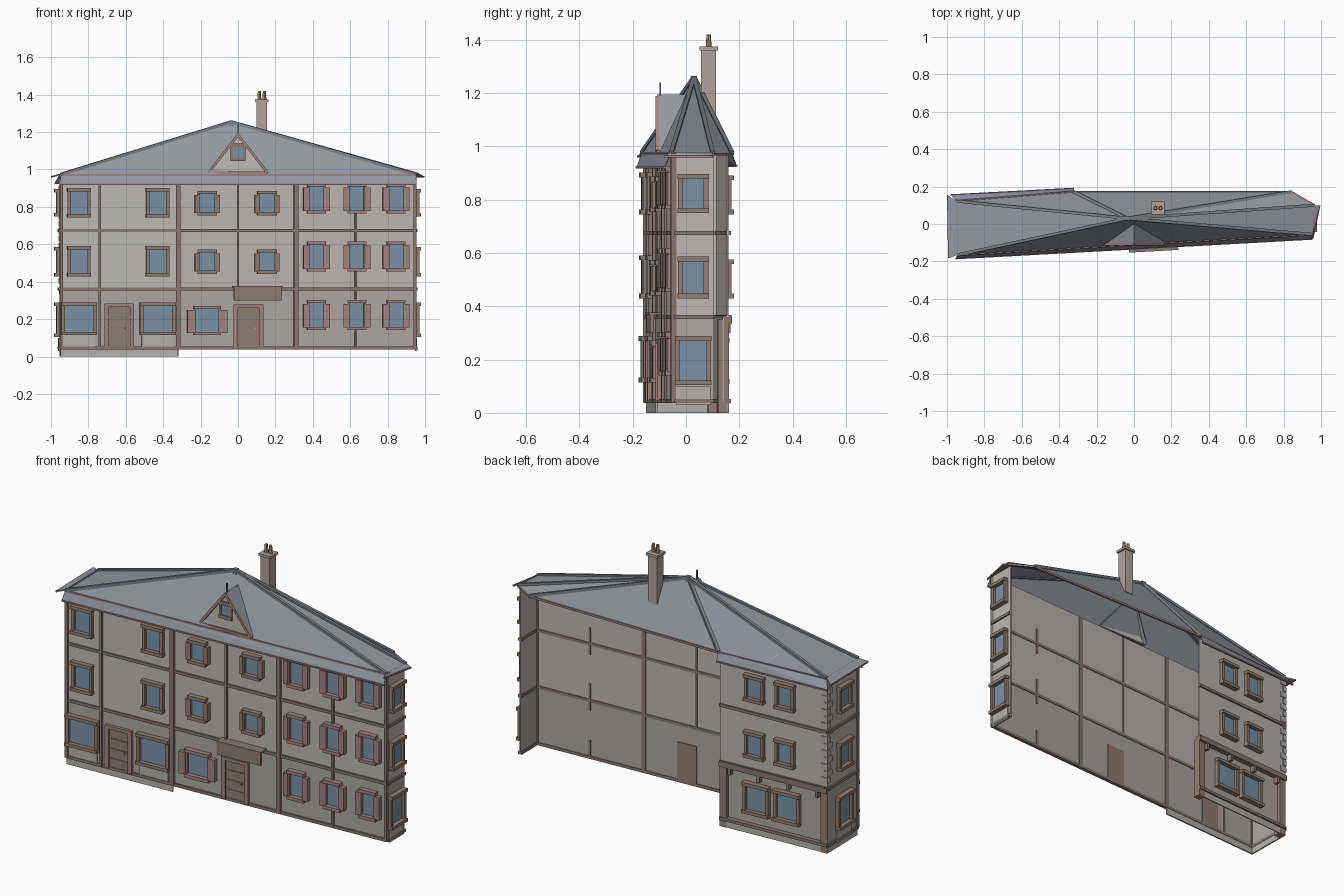
import bpy, bmesh, math
from mathutils import Vector, Matrix

if "Cube" in bpy.data.objects:
    bpy.data.objects.remove(bpy.data.objects["Cube"])

COL = dict(stone=(.46, .44, .41), plaster=(.51, .50, .47), pink=(.51, .47, .455), ground=(.41, .39, .37),
           timber=(.25, .19, .17), brown=(.28, .21, .17), red=(.35, .23, .22), glass=(.20, .29, .38),
           roof=(.29, .31, .35), hip=(.20, .22, .24), pot=(.50, .33, .22), chim=(.43, .37, .33),
           quoin=(.46, .44, .42))
MATS = {}
for k, c in COL.items():
    MATS[k] = bpy.data.materials.new(k)
    MATS[k].diffuse_color = (*c, 1)

PARTS = {}  # object name -> (bmesh, material)


def part(name, mat):
    return PARTS.setdefault(name, (bmesh.new(), mat))[0]


def hull(name, mat, pts):
    bm = part(name, mat)
    vs = [bm.verts.new(p) for p in pts]
    bmesh.ops.convex_hull(bm, input=vs)
    loose = [v for v in vs if v.is_valid and not v.link_faces]
    bmesh.ops.delete(bm, geom=loose, context='VERTS')


def block(name, mat, x0, x1, y0, y1, z0, z1):
    m = Matrix.Translation(((x0 + x1) / 2, (y0 + y1) / 2, (z0 + z1) / 2)) @ \
        Matrix.Diagonal((x1 - x0, y1 - y0, z1 - z0, 1))
    bmesh.ops.create_cube(part(name, mat), size=1, matrix=m)


def beam(name, mat, a, b, t):
    a, b = Vector(a), Vector(b)
    rot = (b - a).to_track_quat('Z', 'Y').to_matrix().to_4x4()
    m = Matrix.Translation((a + b) / 2) @ rot @ Matrix.Diagonal((t, t, (b - a).length, 1))
    bmesh.ops.create_cube(part(name, mat), size=1, matrix=m)


class Wall:
    """A facade running p0 -> p1 with its outside on the right hand."""
    def __init__(self, name, p0, p1):
        self.name, self.p0, self.p1 = name, Vector(p0), Vector(p1)
        self.d = (self.p1 - self.p0).normalized()
        self.n = Vector((self.d.y, -self.d.x))
        self.len = (self.p1 - self.p0).length

    def u(self, x):
        return (x - self.p0.x) / self.d.x

    def box(self, name, mat, u0, u1, z0, z1, o0, o1):
        u0, u1 = sorted((u0, u1))
        c = self.p0 + self.d * (u0 + u1) / 2 + self.n * (o0 + o1) / 2
        m = Matrix.Translation((c.x, c.y, (z0 + z1) / 2)) @ \
            Matrix.Rotation(math.atan2(self.d.y, self.d.x), 4, 'Z') @ \
            Matrix.Diagonal((u1 - u0, abs(o1 - o0), z1 - z0, 1))
        bmesh.ops.create_cube(part(f"{self.name}_{name}", mat), size=1, matrix=m)

    def window(self, u, z0, z1, w, jamb=.014, ears=.012, mat='brown', out=.029):
        h, e = w / 2, w / 2 + ears + .004
        self.box("glass", 'glass', u - h, u + h, z0, z1, -.003, .005)
        for s in (-1, 1):
            self.box(mat + "_jambs", mat, u + s * (h - .003), u + s * (h + jamb), z0 - .004, z1 + .004, -.003, out * .7)
        self.box(mat + "_lintels", mat, u - e, u + e, z1 - .002, z1 + .016, -.003, out)
        self.box(mat + "_sills", mat, u - e, u + e, z0 - .016, z0 + .002, -.003, out)

    def shuttered(self, u, z0, z1, w, wing=.03, mat='red'):
        self.window(u, z0, z1, w, .008, .006, mat)
        for s in (-1, 1):
            self.box(mat + "_shutters", mat, u + s * (w / 2 + .006), u + s * (w / 2 + wing), z0 - .003, z1 - .006, 0, .024)

    def door(self, u, w, z0, z1):
        h = w / 2
        self.box("door", 'brown', u - h, u + h, z0, z1, -.01, .006)
        for i in range(1, 4):
            z = z0 + (z1 - z0) * i / 4
            self.box("door_battens", 'timber', u - h, u + h, z - .003, z + .003, 0, .009)
        for s in (-1, 1):
            self.box("door_frame", 'red', u + s * h, u + s * (h + .022), z0, z1 + .018, -.003, .016)
        self.box("door_frame", 'red', u - h, u + h, z1, z1 + .018, -.003, .016)
        self.box("door_knob", 'pot', u + h * .55, u + h * .7, z0 + .1, z0 + .11, 0, .013)

    def shell(self, inset=0):
        self.box("ground_storey", 'ground', 0, self.len, .04, .36, -.006 - inset, -inset)
        self.box("upper_storeys", 'pink', 0, self.len, .36, .965, -.006, 0)
        for z in (.045, .36, .675):
            self.box("bands", 'timber', 0, self.len, z - .008, z + .008, -.01 - inset * (z < .1), .009)

    def post(self, u, w, z0=.04, z1=.96, out=.012):
        self.box("posts", 'timber', u - w / 2, u + w / 2, z0, z1, -.01, out)


# the building is a shell: front, two ends and the wing's rear; the main rear is open
FL, FR, RB = (-.95, -.15), (.95, -.045), (.95, .105)
WK, LB = (-.32, .16), (-.955, .12)
front, right = Wall("front", FL, FR), Wall("right_end", FR, RB)
wing, left = Wall("wing_back", WK, LB), Wall("left_end", LB, FL)
ground_wing = Wall("wing_ground", (-.32, .143), (-.955, .103))
for w in (front, right, left):
    w.shell()
wing.shell(.017)
front.box("left_plaster", 'plaster', 0, front.u(-.32), .36, .95, -.003, .002)

# low plinth around the wing
front.box("plinth", 'stone', .01, front.u(-.32), 0, .042, -.008, 0)
wing.box("plinth", 'stone', 0, wing.len, 0, .045, -.006, 0)
left.box("plinth", 'stone', 0, left.len, 0, .045, -.008, 0)

# posts
for x, t in ((-.945, .016), (-.74, .012), (-.32, .024), (0, .011), (.31, .024), (.945, .016)):
    front.post(front.u(x), t, .36 if x == 0 else .04)
for z0, z1 in ((.04, .14), (.305, .455), (.615, .765)):
    front.post(front.u(.63), .012, z0, z1)
for u in (.02, wing.len - .02):
    wing.box("corner_posts", 'brown', u - .02, u + .02, 0, .35, -.04, .002)
wing.box("beam", 'timber', 0, wing.len, .335, .365, -.02, .012)
for i in range(4):  # brackets under the upper storeys
    u = .06 + i * (wing.len - .12) / 3
    wing.box("brackets", 'timber', u - .008, u + .008, .30, .337, -.018, .01)

# front, left third
for x in (-.85, -.43):
    for z0, z1 in ((.76, .885), (.445, .575)):
        front.window(front.u(x), z0, z1, .095)
    front.window(front.u(x), .13, .272, .16, .016)
    front.box("panels", 'stone', front.u(x) - .085, front.u(x) + .085, .05, .115, -.003, .006)
front.door(front.u(-.635), .115, .045, .265)
# front, middle third
for x in (-.165, .155):
    for z in (.82, .507):
        front.shuttered(front.u(x), z - .05, z + .05, .085, .024, 'brown')
front.shuttered(front.u(-.165), .13, .255, .125, .044)
front.door(front.u(.055), .115, .045, .26)
a, b = front.u(-.025), front.u(.23)
front.box("canopy_board", 'brown', a, b, .30, .372, .035, .05)
front.box("canopy_top", 'timber', a - .004, b + .004, .368, .377, 0, .054)
# front, right third
for x in (.42, .635, .845):
    for z in (.845, .535, .222):
        front.shuttered(front.u(x), z - .065, z + .065, .08, .032)

# end walls and wing windows
for w, u in ((right, .072), (left, .14)):
    for z0, z1 in ((.765, .88), (.445, .57), (.12, .272)):
        w.window(u, z0, z1, .085 if z0 > .2 else .105)
    w.box("panel", 'stone', u - .065, u + .065, .03, .10, -.003, .008)
for x in (-.53, -.71):
    for z0, z1 in ((.76, .875), (.445, .56)):
        wing.window(wing.u(x), z0, z1, .085)
    ground_wing.window(ground_wing.u(x), .125, .265, .125)

# corner quoins
for i in range(15):
    z, l = .39 + i * .038, (.035, .02)[i % 2]
    wing.box("quoins", 'quoin', wing.len - l, wing.len + .004, z, z + .03, -.005, .005)
    left.box("quoins", 'quoin', -.004, .055 - l, z, z + .03, -.005, .005)

# hipped roof fanned around one peak, open underneath
peak = (-.035, .03, 1.255)
eave = [(-.945, -.165), (.95, -.055), (.965, .10), (.84, .172), (-.32, .172), (-.95, .122)]
bm = part("roof", 'roof')
ring = [bm.verts.new((x, y, .972)) for x, y in eave]
top = bm.verts.new(peak)
for i in range(6):
    bm.faces.new((ring[i], ring[(i + 1) % 6], top))
for i, (x, y) in enumerate(eave):
    beam("hip_beams", 'hip', peak, (x, y, .974), .016)
    beam("eave_trim", 'red', (x, y, .97), (*eave[(i + 1) % 6], .97), .011)
beam("peak_cap", 'hip', (-.035, .03, 1.235), (-.035, .03, 1.263), .024)


# flared skirt eaves
def skirt(i, j, a, b, zo):
    p, q = eave[i], eave[j]
    pts = [(*p, .978), (*q, .978), (*a, zo), (*b, zo)]
    hull("skirt_roof", 'roof', pts + [(x, y, z - .007) for x, y, z in pts])
    beam("skirt_trim", 'red', (*a, zo - .004), (*b, zo - .004), .008)


skirt(0, 1, (-.955, -.185), (.955, -.08), .925)
skirt(1, 2, (.955, -.08), (.993, .10), .965)
skirt(4, 5, (-.32, .19), (-.98, .155), .93)
skirt(5, 0, (-.996, .155), (-.99, -.183), .965)

# front dormer gable
yf = -.102
hull("dormer_face", 'plaster', [(x, yf + d, z) for d in (0, .006) for x, z in ((-.15, .98), (.15, .98), (0, 1.185))])
for s in (-1, 1):
    pts = [(0, yf - .006, 1.188), (s * .16, yf - .006, .978), (0, .0, 1.188), (s * .16, -.085, .978)]
    hull("dormer_roof", 'roof', pts + [(x, y, z + .007) for x, y, z in pts])
    beam("dormer_barge", 'red', (0, yf - .006, 1.185), (s * .158, yf - .006, .982), .014)
beam("dormer_barge", 'red', (-.155, yf - .004, .982), (.155, yf - .004, .982), .012)
beam("dormer_finial", 'timber', (0, yf + .006, 1.18), (0, yf + .006, 1.24), .006)
Wall("dormer", (-.15, yf), (.15, yf)).window(.15, 1.06, 1.122, .06, .009, .005, 'brown', .012)

# chimney with cap and two pots
block("chimney", 'chim', .10, .155, .057, .112, 1.10, 1.365)
block("chimney_cap", 'chim', .092, .163, .05, .12, 1.36, 1.374)
for x in (.114, .141):
    bmesh.ops.create_cone(part("chimney_pots", 'pot'), cap_ends=True, segments=8, radius1=.011, radius2=.008,
                          depth=.046, matrix=Matrix.Translation((x, .085, 1.396)))

# write out every part as its own object
for name, (bm, mat) in PARTS.items():
    bmesh.ops.recalc_face_normals(bm, faces=bm.faces[:])
    me = bpy.data.meshes.new(name)
    bm.to_mesh(me)
    bm.free()
    me.materials.append(MATS[mat])
    bpy.context.collection.objects.link(bpy.data.objects.new(name, me))

for m in bpy.data.materials:
    if m.users and not m.is_grease_pencil:
        m.use_nodes = True
        m.node_tree.nodes["Principled BSDF"].inputs["Base Color"].default_value = m.diffuse_color
